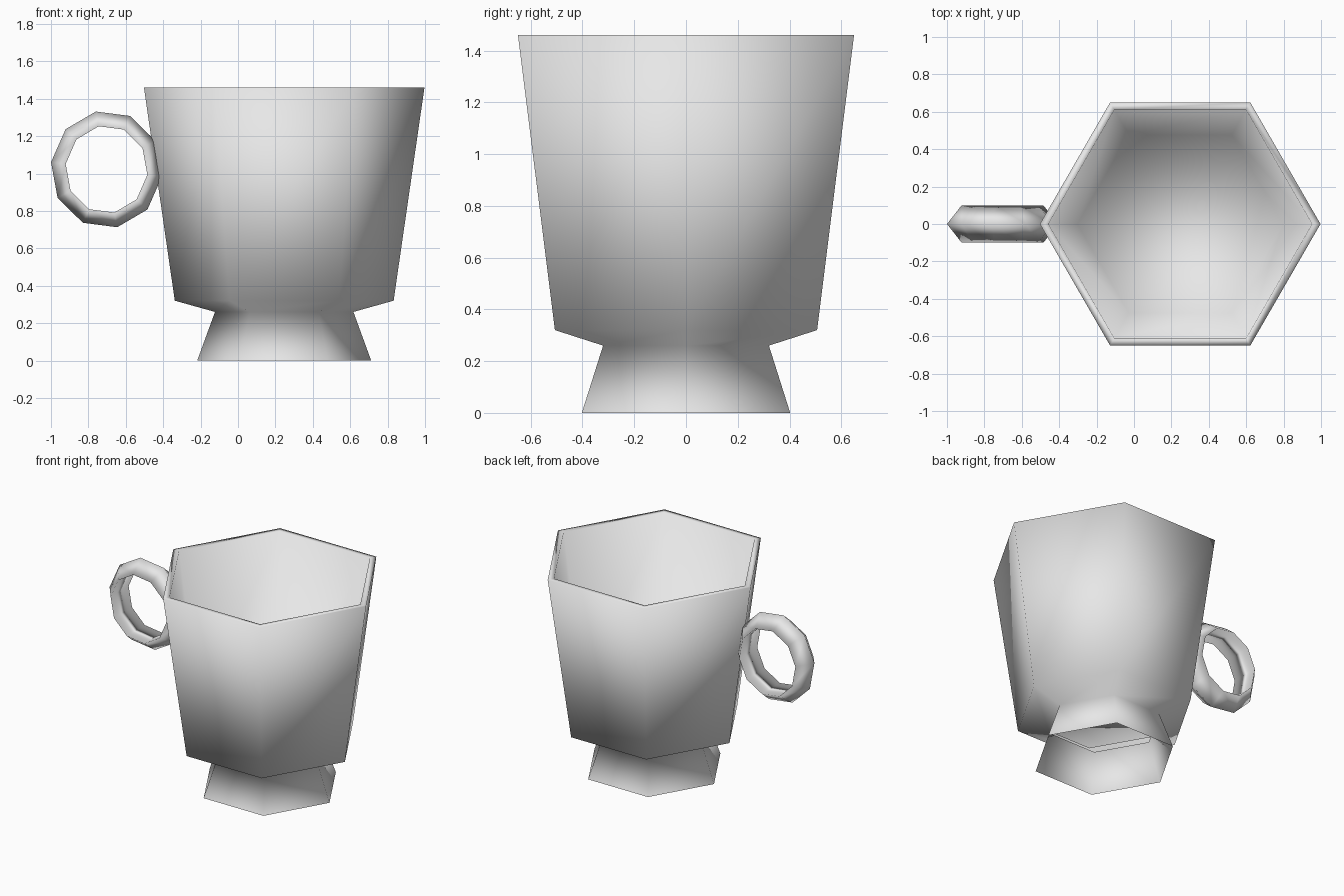
import bpy
import bmesh
import math

if "Cube" in bpy.data.objects:
    bpy.data.objects.remove(bpy.data.objects["Cube"])

grey = bpy.data.materials.new("light_grey")
grey.diffuse_color = (0.8, 0.8, 0.8, 1.0)
grey.use_nodes = True
grey.node_tree.nodes["Principled BSDF"].inputs["Base Color"].default_value = grey.diffuse_color


def make_object(name, rings, close_path=False, cap_end=False):
    """Bridge successive vertex rings into one smooth surface."""
    bm = bmesh.new()
    loops = [[bm.verts.new(p) for p in ring] for ring in rings]
    n = len(loops[0])
    pairs = list(zip(loops, loops[1:]))
    if close_path:
        pairs.append((loops[-1], loops[0]))
    for a, b in pairs:
        for j in range(n):
            k = (j + 1) % n
            bm.faces.new((a[j], a[k], b[k], b[j]))
    if cap_end:
        bm.faces.new(loops[-1])
    if close_path:
        bmesh.ops.recalc_face_normals(bm, faces=bm.faces)
    for f in bm.faces:
        f.smooth = True
    mesh = bpy.data.meshes.new(name)
    bm.to_mesh(mesh)
    bm.free()
    mesh.materials.append(grey)
    obj = bpy.data.objects.new(name, mesh)
    bpy.context.collection.objects.link(obj)
    return obj


# Cup: hexagonal profile from the hollow foot, over the rim, to the inner floor
CUP_X = 0.247
profile = [(0.465, 0.0), (0.37, 0.26), (0.585, 0.32),
           (0.75, 1.46), (0.705, 1.46), (0.55, 0.39)]
cup_rings = [[(CUP_X + r * math.cos(math.radians(60 * i)),
               r * math.sin(math.radians(60 * i)), z) for i in range(6)]
             for r, z in profile]
make_object("cup_and_foot", cup_rings, cap_end=True)

# Handle: ten-sided ring with a triangular section, ridge facing outwards
HANDLE_X, HANDLE_Z = -0.703, 1.022
section = [(0.299, 0.315, 0.0), (0.22, 0.235, 0.1), (0.22, 0.235, -0.1)]
handle_rings = []
for i in range(10):
    a = math.radians(36 * i - 7)
    handle_rings.append([(HANDLE_X + rx * math.cos(a), y,
                          HANDLE_Z + rz * math.sin(a)) for rx, rz, y in section])
make_object("handle", handle_rings, close_path=True)
